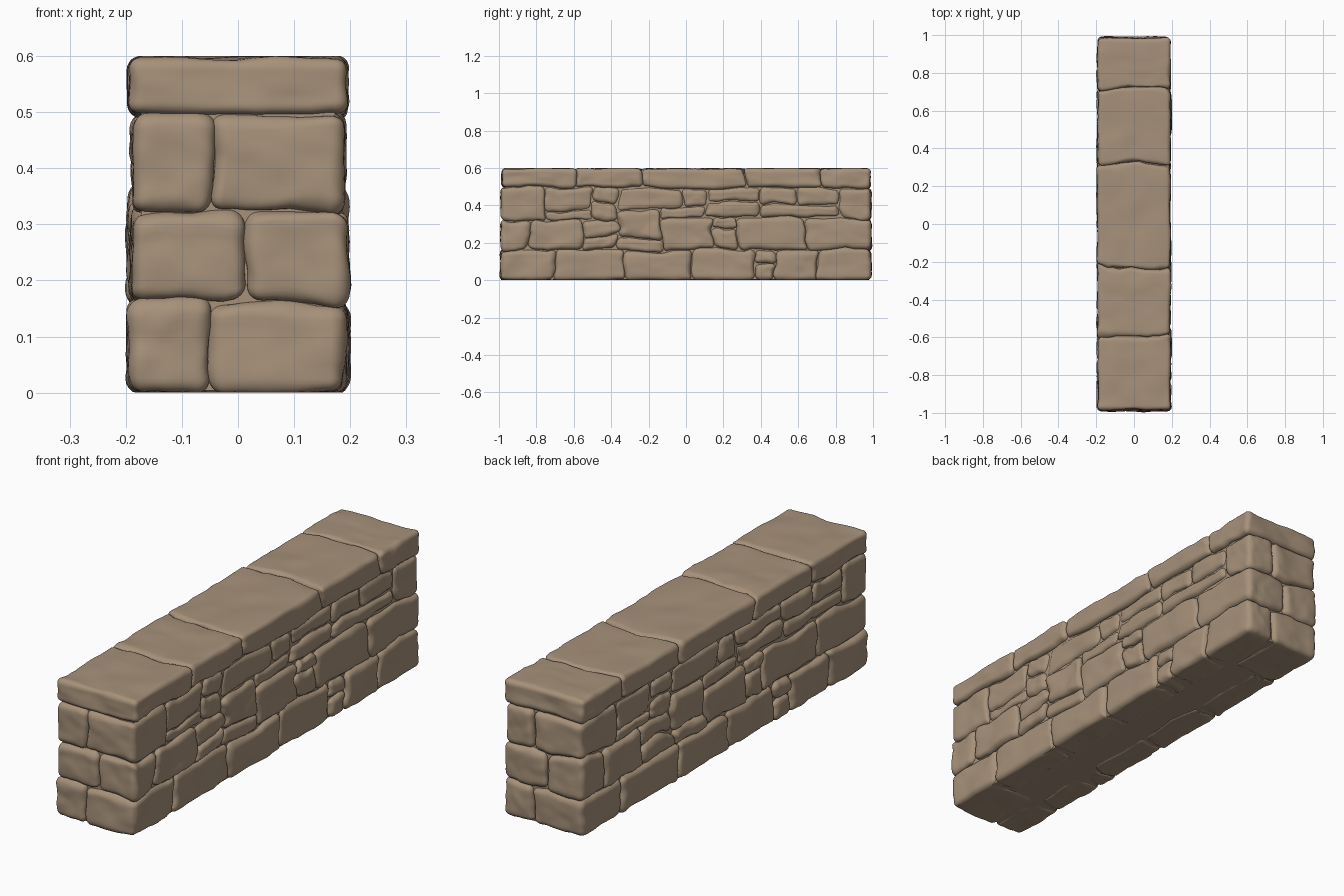
import bpy, bmesh, math, random
from mathutils import Vector, noise

if "Cube" in bpy.data.objects:
    bpy.data.objects.remove(bpy.data.objects["Cube"])

random.seed(4)
mat = bpy.data.materials.new("tan stone")
mat.diffuse_color = (0.385, 0.285, 0.195, 1)
mat.use_nodes = True
mat.node_tree.nodes["Principled BSDF"].inputs["Base Color"].default_value = mat.diffuse_color


def warp(p):
    """Bend all joints together so neighbouring stones still fit."""
    n = noise.noise_vector(p * 6.0)
    m = noise.noise_vector(p * 17.0 + Vector((5, 2, 9)))
    keep_y = max(0, min(1, (1 - abs(p.y)) * 5))
    keep_z = max(0, math.sin(math.pi * p.z / 0.6))
    keep_x = max(0, min(1, (0.2 - abs(p.x)) * 10))
    return p + Vector(((n.x * 0.02) * keep_x,
                       (n.y * 0.035 + m.y * 0.012) * keep_y,
                       (n.z * 0.022 + m.z * 0.008) * keep_z))


def stone(name, lo, hi, radius=0.026, cuts=13):
    """Rounded, slightly lumpy block filling the box lo..hi."""
    lo, hi = Vector(lo), Vector(hi)
    c, h = (lo + hi) / 2, (hi - lo) / 2
    r = min(radius, min(h) * 0.7)
    bm = bmesh.new()
    bmesh.ops.create_cube(bm, size=2)
    bmesh.ops.subdivide_edges(bm, edges=bm.edges[:], cuts=cuts, use_grid_fill=True)
    seed = Vector([random.uniform(-50, 50) for _ in range(3)])
    k = 0.57
    for v in bm.verts:
        inner, d = Vector(), Vector()
        for i in range(3):
            u, s = abs(v.co[i]), math.copysign(1, v.co[i])
            inner[i] = s * min(u / k, 1) * (h[i] - r)
            d[i] = s * max(0, (u - k) / (1 - k))
        d.normalize()
        p = c + inner + d * r
        lump = noise.noise(p * 9 + seed) * 0.008 + noise.noise(p * 26 + seed) * 0.004
        p = warp(p) + d * lump
        p.z = max(0.0, min(0.6, p.z))
        v.co = p
    me = bpy.data.meshes.new(name)
    bm.to_mesh(me)
    bm.free()
    me.materials.append(mat)
    ob = bpy.data.objects.new(name, me)
    bpy.context.collection.objects.link(ob)
    return ob


# Face stones of one long side: y0, y1, z0, z1
E = 0.99
side = [
    (-E, -.71, 0, .16), (-.71, -.32, 0, .16), (-.32, .03, 0, .155), (.03, .36, 0, .165),
    (.36, .46, 0, .09), (.36, .46, .09, .165), (.46, .71, 0, .165), (.71, E, 0, .165),
    (-E, -.84, .16, .325), (-.84, -.56, .16, .325), (-.56, -.36, .16, .235),
    (-.56, -.36, .235, .325), (-.36, -.13, .155, .225), (-.36, -.13, .225, .38),
    (-.13, .16, .16, .33), (.16, .28, .165, .28), (.16, .28, .28, .335),
    (.28, .65, .165, .33), (.65, E, .165, .325),
    (-E, -.75, .325, .495), (-.75, -.5, .325, .37), (-.75, -.5, .37, .495),
    (-.5, -.36, .325, .41), (-.5, -.36, .41, .495), (-.36, -.02, .38, .495),
    (-.13, .1, .33, .39), (-.02, .1, .39, .495), (.1, .4, .335, .42), (.1, .4, .42, .495),
    (.4, .82, .33, .40), (.4, .6, .40, .495), (.6, .82, .40, .495), (.82, E, .325, .495),
]
end_joint = (-0.05, 0.02, -0.05)     # split between the two end stones per course

for turn, label in ((1, "right"), (-1, "left")):
    for i, (y0, y1, z0, z1) in enumerate(side):
        course = min(2, int((z0 + 0.01) / 0.16))
        inner = 0.06
        if y0 == -E:
            inner = end_joint[course]
        elif y1 == E:
            inner = -end_joint[course]
        outer = (0.193, 0.193, 0.187)[course] + random.uniform(-0.004, 0.003)
        xs = sorted((inner * turn, outer * turn))
        ys = sorted((y0 * turn, y1 * turn))
        stone(f"{label}_stone_{i + 1:02d}", (xs[0], ys[0], z0), (xs[1], ys[1], z1))

# Full-width coping slabs along the top
joints = (-.985, -.59, -.22, .315, .715, .985)
for i in range(5):
    stone(f"coping_slab_{i + 1}", (-.193, joints[i], .495), (.193, joints[i + 1], .598), 0.022, 17)

# Solid heart of the wall behind the joints
bpy.ops.mesh.primitive_cube_add(size=1, location=(0, 0, 0.287))
core = bpy.context.object
core.name = "wall_core"
core.scale = (0.345, 1.935, 0.566)
core.data.materials.append(mat)

# Smooth shading with crisp breaks
bpy.ops.object.select_all(action='DESELECT')
for ob in bpy.context.collection.objects:
    if ob != core:
        ob.select_set(True)
        bpy.context.view_layer.objects.active = ob
bpy.ops.object.shade_smooth_by_angle(angle=math.radians(40))
